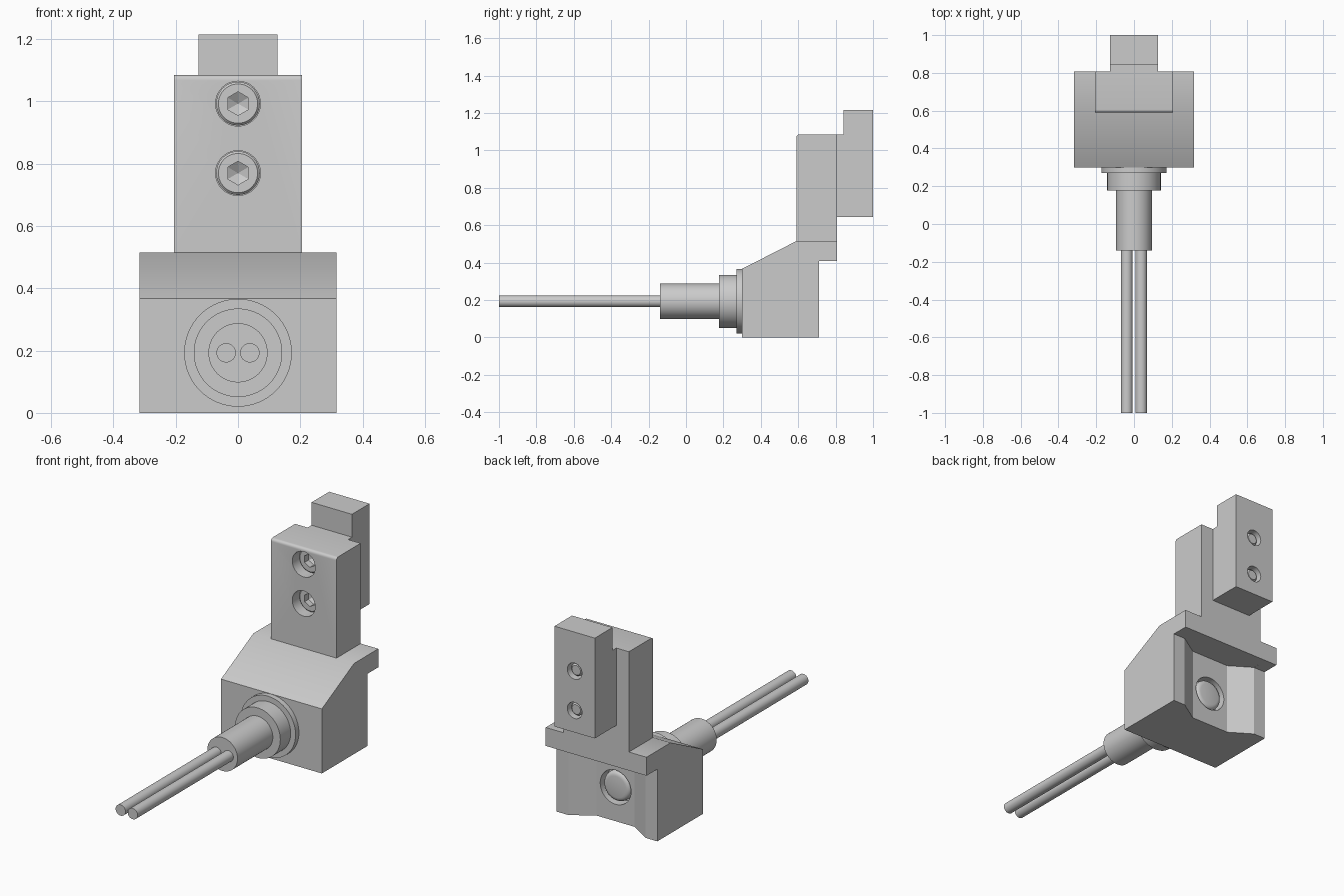
import bpy, bmesh, math

if "Cube" in bpy.data.objects:
    bpy.data.objects.remove(bpy.data.objects["Cube"])


def finish(bm, name):
    bmesh.ops.recalc_face_normals(bm, faces=bm.faces[:])
    me = bpy.data.meshes.new(name)
    bm.to_mesh(me)
    bm.free()
    ob = bpy.data.objects.new(name, me)
    bpy.context.collection.objects.link(ob)
    return ob


def prism(name, pts, lo, hi, axis='x'):
    """Extrude a (y,z) outline along x, or an (x,y) outline along z."""
    bm = bmesh.new()
    co = (lambda p: (lo, *p)) if axis == 'x' else (lambda p: (*p, lo))
    f = bm.faces.new([bm.verts.new(co(p)) for p in pts])
    ext = bmesh.ops.extrude_face_region(bm, geom=[f])
    d = (hi - lo, 0, 0) if axis == 'x' else (0, 0, hi - lo)
    bmesh.ops.translate(bm, vec=d, verts=[v for v in ext['geom'] if isinstance(v, bmesh.types.BMVert)])
    return finish(bm, name)


def lathe(name, profile, x=0, z=0, n=48):
    """Revolve an open (radius, y) profile about a y-parallel axis, ends closed."""
    bm = bmesh.new()
    rings = []
    for r, y in profile:
        if r == 0:
            rings.append([bm.verts.new((x, y, z))])
        else:
            rings.append([bm.verts.new((x + r * math.sin(2 * math.pi * i / n), y,
                                        z + r * math.cos(2 * math.pi * i / n))) for i in range(n)])
    for a, b in zip(rings, rings[1:]):
        for i in range(n):
            j = (i + 1) % n
            if len(a) == 1:
                bm.faces.new((a[0], b[i], b[j]))
            elif len(b) == 1:
                bm.faces.new((a[i], a[j], b[0]))
            else:
                bm.faces.new((a[i], a[j], b[j], b[i]))
    for ring in (rings[0], rings[-1]):
        if len(ring) > 1:
            bm.faces.new(ring)
    return finish(bm, name)


def cylinder(name, r, y0, y1, x=0, z=0, n=48):
    return lathe(name, [(r, y0), (r, y1)], x, z, n)


def cut(ob, cutter):
    m = ob.modifiers.new("cut", 'BOOLEAN')
    m.operation, m.solver, m.object = 'DIFFERENCE', 'EXACT', cutter
    bpy.context.view_layer.objects.active = ob
    bpy.ops.object.modifier_apply(modifier=m.name)
    bpy.data.objects.remove(cutter)


AXIS_Z = 0.193
SCREW_Z = (0.77, 0.993)

# Base body with sloped front and rear ledge
body = prism("base_body", [(.3, 0), (.71, 0), (.71, .41), (.807, .41), (.807, .515),
                           (.59, .515), (.3, .367)], -.317, .317)
# Trapezoid channel in the back, and the sensor hole
cut(body, prism("channel_cutter", [(-.242, .76), (-.242, .71), (-.12, .632), (.12, .632),
                                   (.242, .71), (.242, .76)], -.1, .4105, 'z'))
cut(body, cylinder("hole_cutter", .097, .57, .68, z=AXIS_Z))

# Domed button in the hole
dome = [(.085, .56), (.085, .605)]
dome += [(.06 + .025 * math.cos(a), .605 + .022 * math.sin(a))
         for a in (math.pi / 8 * k for k in range(1, 5))]
lathe("sensor_button", dome + [(0, .63)], z=AXIS_Z)

# Upright with rounded top front edge
upright = prism("upright", [(.59, .515), (.807, .515), (.807, 1.085), (.606, 1.085), (.600, 1.084),
                            (.594, 1.08), (.591, 1.075), (.59, 1.069)], -.206, .206)

# Clamp block behind the upright
clamp = prism("clamp_block", [(.807, .645), (1, .645), (1, 1.215), (.842, 1.215),
                              (.842, 1.085), (.807, 1.085)], -.127, .127)

# Two socket screws, counterbored at the front, tips showing at the back
for k, z in enumerate(SCREW_Z):
    cut(upright, cylinder("bore_cutter", .072, .5, .72, z=z))
    cut(clamp, cylinder("tip_cutter", .046, .94, 1.05, z=z))
    head = lathe(f"screw_head_{k}", [(.063, .645), (.07, .652), (.07, .722)], z=z)
    cut(head, lathe("hex_cutter", [(.038, .62), (.038, .68), (0, .702)], z=z, n=6))
    lathe(f"screw_tip_{k}", [(.036, .93), (.036, .976), (.027, .986)], z=z)

# Cable gland and sleeve
lathe("cable_gland", [(.173, .305), (.173, .27), (.142, .27), (.142, .177), (.095, .177),
                      (.095, -.14)], z=AXIS_Z, n=64)

# Pair of wires
for side, x in (("left", -.038), ("right", .038)):
    cylinder(f"wire_{side}", .031, -1, -.13, x=x, z=AXIS_Z, n=32)

# Smooth round surfaces, keep edges sharp
for ob in bpy.context.collection.objects:
    ob.select_set(True)
bpy.context.view_layer.objects.active = body
bpy.ops.object.shade_smooth_by_angle(angle=math.radians(30))
